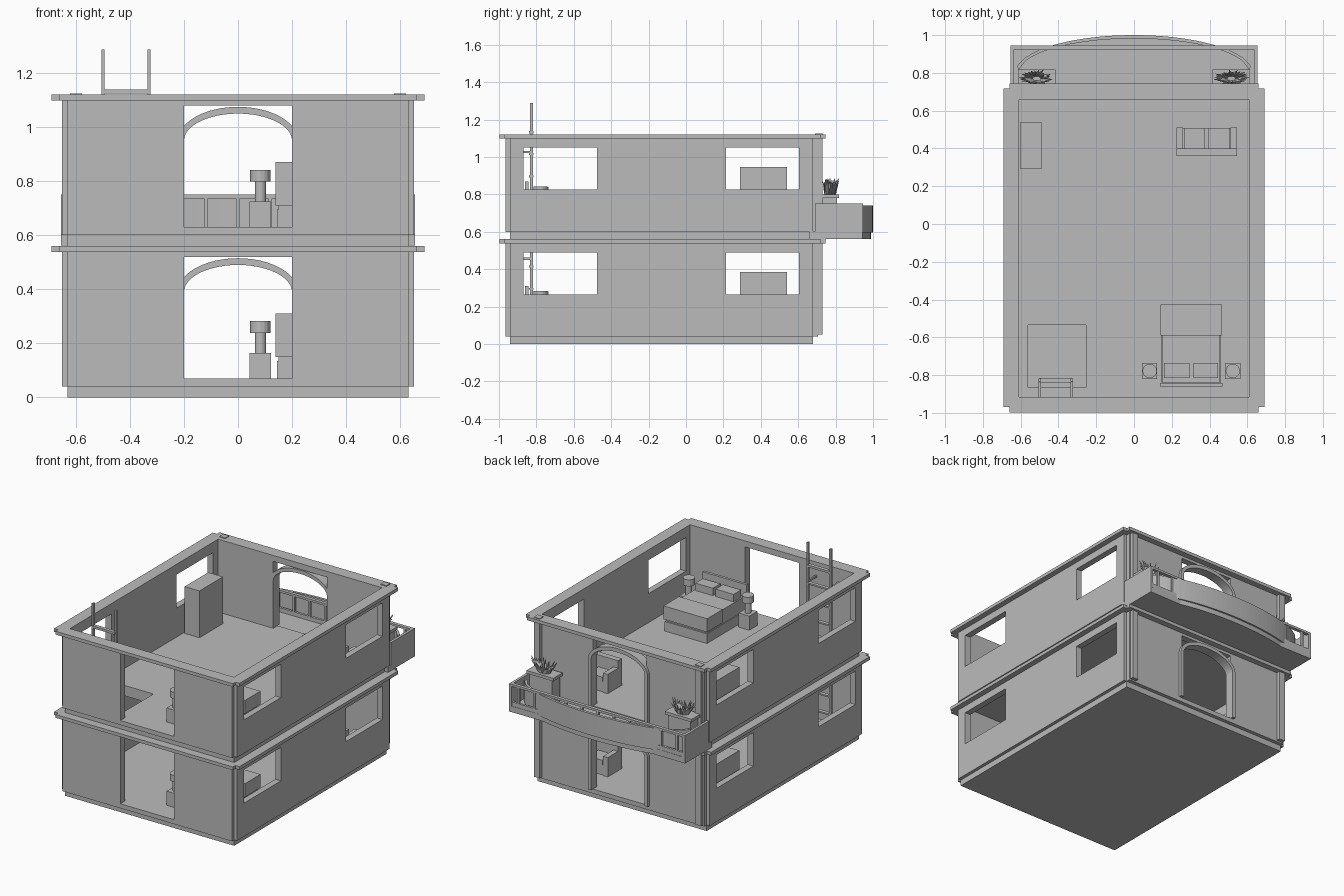
import bpy, bmesh, math, random
from mathutils import Vector, Matrix

if "Cube" in bpy.data.objects:
    bpy.data.objects.remove(bpy.data.objects["Cube"])
random.seed(3)

grey = bpy.data.materials.new("plain grey")
grey.use_nodes = True
grey.diffuse_color = (0.5, 0.5, 0.5, 1)
grey.node_tree.nodes["Principled BSDF"].inputs["Base Color"].default_value = (0.5, 0.5, 0.5, 1)


def make(name, bm):
    bmesh.ops.recalc_face_normals(bm, faces=bm.faces)
    mesh = bpy.data.meshes.new(name)
    bm.to_mesh(mesh)
    bm.free()
    mesh.materials.append(grey)
    ob = bpy.data.objects.new(name, mesh)
    bpy.context.collection.objects.link(ob)
    return ob


def boxes(name, *spans):
    """Each span is (x0, x1, y0, y1, z0, z1)."""
    bm = bmesh.new()
    for x0, x1, y0, y1, z0, z1 in spans:
        m = Matrix.Translation(((x0 + x1) / 2, (y0 + y1) / 2, (z0 + z1) / 2))
        m = m @ Matrix.Diagonal((x1 - x0, y1 - y0, z1 - z0, 1))
        bmesh.ops.create_cube(bm, size=1, matrix=m)
    return make(name, bm)


def prism(name, outline, a, b, upright=False):
    """Extrude an outline along z, or along y when upright."""
    bm = bmesh.new()
    verts = [bm.verts.new((u, a, v) if upright else (u, v, a)) for u, v in outline]
    face = bm.faces.new(verts)
    out = bmesh.ops.extrude_face_region(bm, geom=[face])["geom"]
    shift = Vector((0, b - a, 0)) if upright else Vector((0, 0, b - a))
    bmesh.ops.translate(bm, vec=shift, verts=[g for g in out if isinstance(g, bmesh.types.BMVert)])
    return make(name, bm)


def cut(ob, *cutters):
    for c in cutters:
        mod = ob.modifiers.new("cut", 'BOOLEAN')
        mod.operation, mod.object, mod.solver = 'DIFFERENCE', c, 'EXACT'
    dg = bpy.context.evaluated_depsgraph_get()
    mesh = bpy.data.meshes.new_from_object(ob.evaluated_get(dg))
    ob.modifiers.clear()
    ob.data = mesh
    for c in cutters:
        bpy.data.objects.remove(c)


def notched(wide, narrow, y0, y1, step):
    """Rectangle with a small square notch at every corner."""
    half = [(wide, y0), (wide, y1), (narrow, y1), (narrow, y1 + step)]
    left = [(-x, y) for x, y in reversed(half)]
    return [(narrow, y0 - step), (narrow, y0)] + half + left + [(-narrow, y0), (-narrow, y0 - step)]


def room_cutter(z):
    return boxes("cutter", (-.61, .61, -.915, .66, z - .1, z + .8))


def stair_cutter():
    return boxes("cutter", (-.56, -.255, -.865, -.535, .5, .7))


def storey(z, tag):
    # walls with openings, floor and ledge
    base = boxes(tag + "_base", (-.63, .63, -.94, .68, z, z + .04))
    floor = boxes(tag + "_floor", (-.612, .612, -.917, .662, z + .038, z + .07))
    if z:
        cut(base, stair_cutter())
        cut(floor, stair_cutter())
    walls = prism(tag + "_walls", notched(.652, .63, -.94, .68, .025), z + .04, z + .54)
    cut(walls, room_cutter(z),
        boxes("cutter", (-.8, .8, -.87, -.475, z + .265, z + .49)),
        boxes("cutter", (-.8, .8, .215, .605, z + .265, z + .49)),
        boxes("cutter", (-.2, .2, -1.2, 1.2, z + .07, z + .52)))
    ledge = prism(tag + "_ledge", notched(.69, .66, -.97, .718, .027), z + .538, z + .56)
    cut(ledge, room_cutter(z))

    # arched surround of the rear doorway
    def arch(a, h):
        return [(a * math.cos(math.pi * i / 24), z + .39 + h * math.sin(math.pi * i / 24)) for i in range(25)]
    outer = [(.222, z + .07)] + arch(.222, .125) + [(-.222, z + .07)]
    inner = [(.2, z + .07)] + arch(.2, .1) + [(-.2, z + .07)]
    prism(tag + "_arch_frame", outer + inner[::-1], .66, .725, True)

    # rear pilasters
    top = z + (.565 if z else .538)
    boxes(tag + "_pilasters", *[(s * .6 - .022, s * .6 + .022, .69, .73, z + .05, top) for s in (-1, 1)])
    furniture(z, tag)


def furniture(z, tag):
    f = z + .07
    boxes(tag + "_wardrobe", (-.6, -.49, .29, .54, f, z + .385))
    # bed
    boxes(tag + "_bed_frame", (.145, .46, -.84, -.43, f, f + .065))
    boxes(tag + "_headboard", (.138, .468, -.86, -.842, z + .15, z + .31))
    boxes(tag + "_mattress", (.15, .455, -.84, -.44, f + .065, z + .23))
    boxes(tag + "_blanket", (.14, .465, -.59, -.425, z + .15, z + .24))
    boxes(tag + "_pillows", (.16, .295, -.815, -.735, z + .22, z + .28),
          (.315, .445, -.815, -.735, z + .22, z + .28))
    # nightstands and lamps
    for side, x in (("right", .083), ("left", .523)):
        boxes(f"{tag}_{side}_nightstand", (x - .04, x + .04, -.82, -.735, f, z + .165))
        bm = bmesh.new()
        for r, lo, hi in ((.02, .165, .24), (.038, .238, .282)):
            bmesh.ops.create_cone(bm, cap_ends=True, segments=16, radius1=r, radius2=r, depth=hi - lo,
                                  matrix=Matrix.Translation((x, -.778, z + (lo + hi) / 2)))
        make(f"{tag}_{side}_lamp", bm)
    # sofa facing the rear
    boxes(tag + "_sofa", (.225, .545, .36, .40, f, f + .18), (.225, .26, .40, .51, f, f + .13),
          (.51, .545, .40, .51, f, f + .13), (.26, .51, .40, .505, f, f + .07))
    boxes(tag + "_sofa_cushions", (.265, .373, .40, .508, f + .07, f + .1),
          (.395, .505, .40, .508, f + .07, f + .1))


storey(0, "lower")
storey(.56, "upper")

# ladder through the floor hatch
rungs = [(-.5, -.33, -.84, -.815, .17 + .12 * i, .18 + .12 * i) for i in range(9)]
boxes("ladder_rungs", *rungs, (-.5, -.33, -.84, -.815, 1.125, 1.135))
rails = []
for x in (-.505, -.335):
    rails.append((x, x + .012, -.835, -.818, .07, 1.288))
    rails += [(x, x + .012, -.915, -.818, h, h + .012) for h in (.45, 1.02)]
boxes("ladder_rails", *rails)


# balcony with a bowed front
def bow(a, b, x_max, n=32):
    xs = [x_max * (1 - 2 * i / n) for i in range(n + 1)]
    return [(x, .8 + b * math.sqrt(1 - (x / a) ** 2)) for x in xs]


prism("balcony_slab", [(-.655, .66), (.655, .66), (.655, .945)] + bow(.63, .188, .41) + [(-.655, .945)], .562, .602)
prism("balcony_bowed_front", bow(.63, .2, .62) + bow(.613, .182, .61)[::-1], .595, .74)
boxes("balcony_sides", *[(s * .646 - .009, s * .646 + .009, .69, .945, .6, .75) for s in (-1, 1)])
boxes("balcony_rail", (-.65, .65, .922, .945, .735, .75), (-.65, .65, .926, .942, .6, .63))
boxes("balcony_posts", *[(i * .118 - .007, i * .118 + .007, .926, .942, .62, .74) for i in range(-5, 6)])

# planters with spiky plants
for side, s in (("right", -1), ("left", 1)):
    x = s * .515
    boxes(side + "_planter", (x - .085, x + .085, .725, .808, .6, .78), (x - .1, x + .1, .72, .818, .78, .8))
    bm = bmesh.new()
    for i in range(26):
        t = math.tau * i / 26
        reach = random.uniform(.55, 1)
        tip = Vector((x + .1 * reach * math.cos(t), .775 + .045 * reach * math.sin(t), random.uniform(.855, .885)))
        root = Vector((x + .03 * math.cos(t), .77 + .02 * math.sin(t), .8))
        d = tip - root
        m = Matrix.Translation((tip + root) / 2) @ d.to_track_quat('Z', 'Y').to_matrix().to_4x4()
        bmesh.ops.create_cone(bm, cap_ends=True, segments=4, radius1=.012, radius2=.001, depth=d.length, matrix=m)
    make(side + "_plant", bm)
